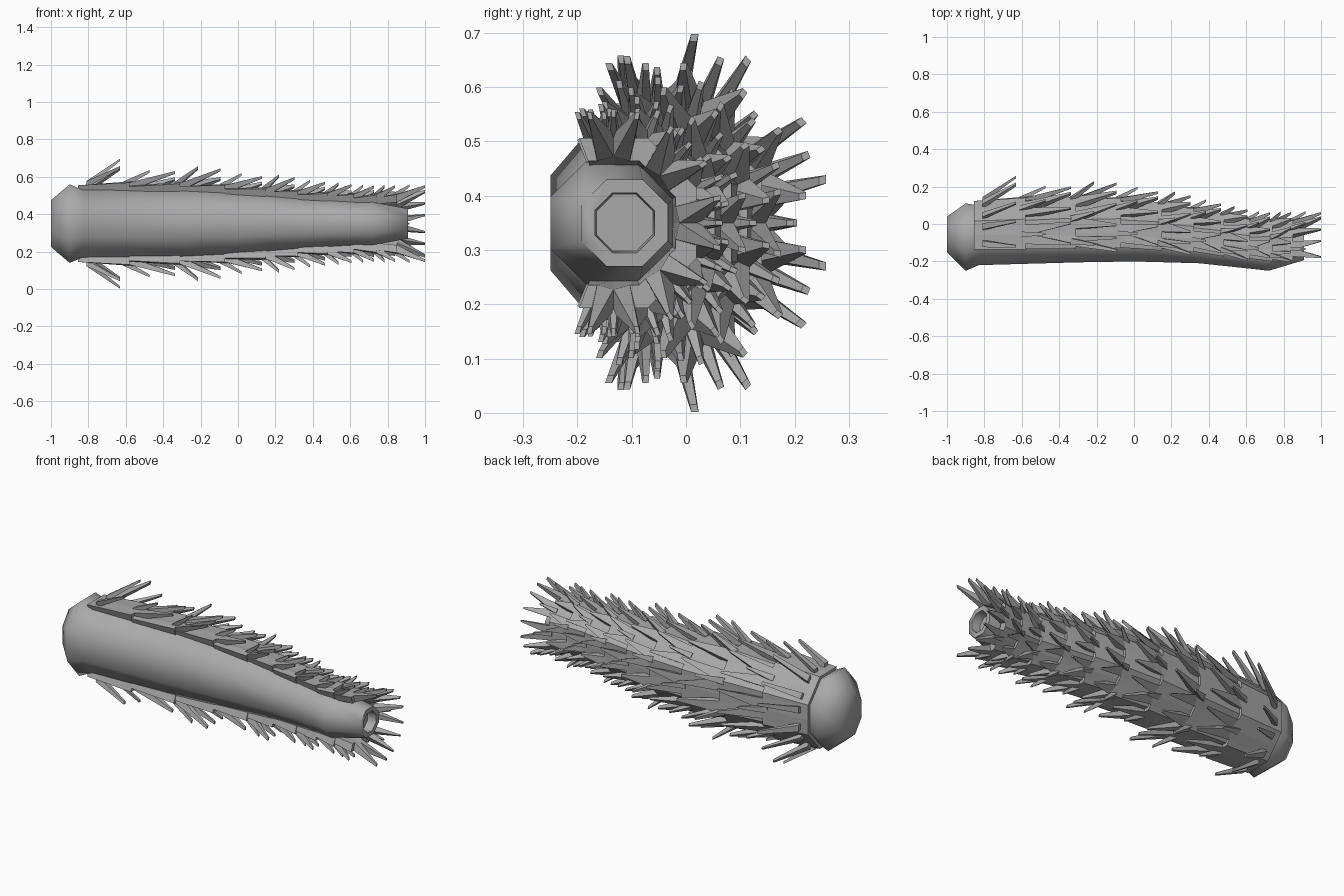
import bpy, bmesh, math

if "Cube" in bpy.data.objects:
    bpy.data.objects.remove(bpy.data.objects["Cube"])

grey = bpy.data.materials.new("stone grey")
grey.diffuse_color = (0.4, 0.4, 0.4, 1)
grey.use_nodes = True
grey.node_tree.nodes["Principled BSDF"].inputs["Base Color"].default_value = grey.diffuse_color
AXIS_Z = 0.35

# Core sections: x, centre y, half depth, half height
SECTIONS = [(-1.0, -.055, .095, .125), (-.9, -.07, .18, .21), (-.83, -.06, .16, .18),
            (-.3, -.05, .155, .175), (0, -.05, .15, .16), (.35, -.085, .125, .13),
            (.65, -.13, .112, .113), (.72, -.135, .115, .115), (.91, -.113, .08, .08)]
SOCKET = [(.91, -.113, .055, .055), (.86, -.113, .052, .052)]


def section(x):
    """Interpolated core section; the armour ignores the bulb and the tapered end."""
    x = max(-.83, min(.7, x))
    for a, b in zip(SECTIONS, SECTIONS[1:]):
        if x <= b[0]:
            t = (x - a[0]) / (b[0] - a[0])
            return [p + (q - p) * t for p, q in zip(a[1:], b[1:])]


def on_core(x, deg, lift):
    """Point above the eight-sided core; 0 degrees is the back, 90 the top."""
    cy, hy, hz = section(x)
    dev = (deg + 22.5) % 45 - 22.5
    k = 1 / math.cos(math.radians(dev))
    a = math.radians(deg)
    return (x, cy + (hy + lift * .92) * k * math.cos(a), AXIS_Z + (hz + lift) * k * math.sin(a))


def finish(name, bm):
    bmesh.ops.recalc_face_normals(bm, faces=bm.faces[:])
    me = bpy.data.meshes.new(name)
    bm.to_mesh(me)
    bm.free()
    me.materials.append(grey)
    ob = bpy.data.objects.new(name, me)
    bpy.context.collection.objects.link(ob)
    return ob


# Core: lofted octagons with a bulb at one end and a socket at the other
bm = bmesh.new()
k = 1 / math.cos(math.pi / 8)
loops = []
for x, cy, hy, hz in SECTIONS + SOCKET:
    angs = [math.radians(22.5 + 45 * i) for i in range(8)]
    loops.append([bm.verts.new((x, cy + hy * k * math.cos(a), AXIS_Z + hz * k * math.sin(a)))
                  for a in angs])
for a, b in zip(loops, loops[1:]):
    for i in range(8):
        j = (i + 1) % 8
        bm.faces.new((a[i], a[j], b[j], b[i]))
bm.faces.new(loops[0])
bm.faces.new(loops[-1])
core = finish("core", bm)
bpy.context.view_layer.objects.active = core
core.select_set(True)
bpy.ops.object.shade_smooth_by_angle(angle=math.radians(75))
core.select_set(False)


def scale(bm, theta, half, x0, x1, tip_x, lift):
    """One armour scale: a curved plate ending in a fork of two raised tines."""
    base = half * .66
    tip = half * .57
    fork = x1 + (tip_x - x1) * .12
    plan = [(x0, -half, .025), (x0, 0, .025), (x0, half, .025),
            (x1, -half, .042), (x1, -base, .042), (fork, 0, .05),
            (x1, base, .042), (x1, half, .042),
            (tip_x, -tip - 1.2, lift), (tip_x, -tip + 1.2, lift),
            (tip_x, tip - 1.2, lift), (tip_x, tip + 1.2, lift)]
    drop = [.035] * 3 + [.042] * 5 + [.014] * 4
    top = [bm.verts.new(on_core(x, theta + d, h)) for x, d, h in plan]
    low = [bm.verts.new(on_core(x, theta + d, h - e)) for (x, d, h), e in zip(plan, drop)]
    faces = [(0, 1, 5, 4), (0, 4, 3), (1, 2, 6, 5), (2, 7, 6),
             (4, 5, 9, 8), (5, 6, 11, 10)]
    for f in faces:
        bm.faces.new([top[i] for i in f])
        bm.faces.new([low[i] for i in reversed(f)])
    rim = [0, 1, 2, 7, 6, 11, 10, 5, 9, 8, 4, 3]
    for i, j in zip(rim, rim[1:] + rim[:1]):
        bm.faces.new((top[i], top[j], low[j], low[i]))


def barb(bm, theta, x0, x1, lift):
    """A slim square spike rising from a scale."""
    ends = []
    for x, w, h, d in ((x0, 4.5, .048, .035), (x1, 1.2, lift, .014)):
        ends.append([bm.verts.new(on_core(x, theta + s * w, h - q * d))
                     for s, q in ((-1, 0), (1, 0), (1, 1), (-1, 1))])
    a, b = ends
    for i in range(4):
        j = (i + 1) % 4
        bm.faces.new((a[i], a[j], b[j], b[i]))
    bm.faces.new(a)
    bm.faces.new(b)


# Rows of scales: alternate rows sit half a facet apart
FACET_ROW = [(0, 22.5), (45, 22.5), (-45, 22.5), (90, 22.5), (-90, 22.5)]
CORNER_ROW = [(22.5, 22.5), (-22.5, 22.5), (67.5, 22.5), (-67.5, 22.5), (102, 12), (-102, 12)]
STARTS = [-.855, -.58, -.31, -.07, .15, .32, .48, .62, .74, .85]
LIFTS = [.105, .13, .105, .115, .10, .095, .09, .09, .09]
for n, lift in enumerate(LIFTS):
    x0, x1 = STARTS[n], STARTS[n + 1]
    nxt = STARTS[n + 2] - x1 if n + 2 < len(STARTS) else .165
    tip_x = x1 + nxt * .9
    bm = bmesh.new()
    for theta, half in (CORNER_ROW if n % 2 else FACET_ROW):
        scale(bm, theta, half, x0, x1, tip_x, lift)
        barb(bm, theta, x1 - nxt * .12, x1 + nxt * .4, lift * 1.05)
    finish("scale_row_%d" % (n + 1), bm)

# Collar spikes rising from the first row
bm = bmesh.new()
for theta, half in FACET_ROW:
    for s in (-13, 13):
        outer = s * theta > 0 and abs(theta) == 90
        barb(bm, theta + s, -.81, -.63, .13 if outer else .17)
finish("collar_spikes", bm)
